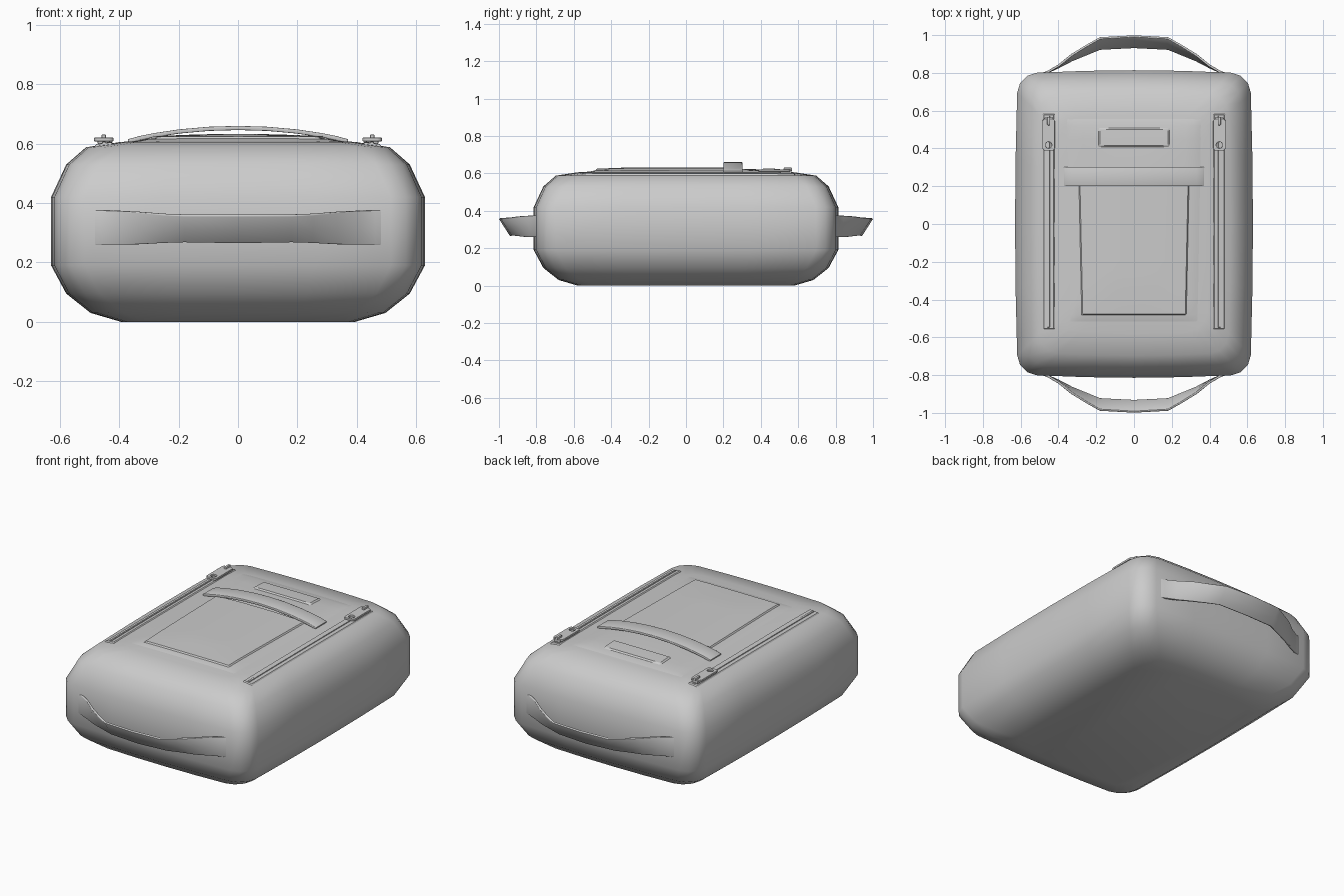
import bpy, bmesh, math
from mathutils import Vector
from mathutils.bvhtree import BVHTree

if "Cube" in bpy.data.objects:
    bpy.data.objects.remove(bpy.data.objects["Cube"])


def finish(bm, name, angle=None, mods=()):
    bmesh.ops.recalc_face_normals(bm, faces=bm.faces)
    me = bpy.data.meshes.new(name)
    bm.to_mesh(me)
    bm.free()
    ob = bpy.data.objects.new(name, me)
    bpy.context.collection.objects.link(ob)
    for kind, props in mods:
        m = ob.modifiers.new(kind.title(), kind)
        for k, v in props.items():
            setattr(m, k, v)
    bpy.ops.object.select_all(action='DESELECT')
    ob.select_set(True)
    bpy.context.view_layer.objects.active = ob
    if angle is None:
        bpy.ops.object.shade_smooth()
    else:
        bpy.ops.object.shade_smooth_by_angle(angle=math.radians(angle))
    return ob


# Rounded-rectangle outline with softly bulging sides
def outline(inset):
    hx, hy = 0.615 - inset, 0.795 - inset
    r = min(0.1, hx * 0.5)
    arcs = []
    for i, (sx, sy) in enumerate([(1, 1), (-1, 1), (-1, -1), (1, -1)]):
        arcs.append([(sx * (hx - r) + r * math.cos(math.pi / 2 * (i + k / 3)),
                      sy * (hy - r) + r * math.sin(math.pi / 2 * (i + k / 3))) for k in range(4)])
    pts = []
    for i in range(4):
        a, b = arcs[i][-1], arcs[(i + 1) % 4][0]
        pts += arcs[i]
        pts += [(a[0] + (b[0] - a[0]) * t, a[1] + (b[1] - a[1]) * t) for t in (0.25, 0.5, 0.75)]
    return [(x * (1 + 0.024 * (1 - (y / hy) ** 2)), y * (1 + 0.024 * (1 - (x / hx) ** 2))) for x, y in pts]


# Bag body: stacked outlines
profile = [(0.23, 0.003), (0.13, 0.03), (0.05, 0.095), (0, 0.19), (0, 0.42), (0.05, 0.53),
           (0.115, 0.588), (0.23, 0.606), (0.35, 0.613), (0.5, 0.619)]
bm = bmesh.new()
rings = [[bm.verts.new((x, y, z)) for x, y in outline(i)] for i, z in profile]
for a, b in zip(rings, rings[1:]):
    for k in range(len(a)):
        j = (k + 1) % len(a)
        bm.faces.new((a[k], a[j], b[j], b[k]))
bm.faces.new(rings[0][::-1])
bm.faces.new(rings[-1])
bmesh.ops.translate(bm, verts=rings[0], vec=(0, 0, -0.003))
bm.normal_update()
tree = BVHTree.FromBMesh(bm)
finish(bm, "bag_body")


def top_z(x, y):
    return tree.ray_cast(Vector((x, y, 2)), Vector((0, 0, -1)))[0].z


# Padded patch that follows the top of the bag; half widths w0 (front) and w1 (back)
def patch(name, cx, w0, w1, y0, y1, rise, ramp, n=12, angle=None):
    bm = bmesh.new()
    ly = y1 - y0

    def stations(length):
        e = ramp / length
        return [0, e / 2, e] + [e + (1 - 2 * e) * i / n for i in range(1, n)] + [1 - e, 1 - e / 2, 1]
    rows = []
    for v in stations(ly):
        w = w0 + (w1 - w0) * v
        row = []
        for u in stations(2 * w):
            x, y = cx + (2 * u - 1) * w, y0 + v * ly
            d = min(u * 2 * w, (1 - u) * 2 * w, v * ly, (1 - v) * ly) / ramp
            d = min(1, max(0, d))
            s = d * d * (3 - 2 * d)
            row.append(bm.verts.new((x, y, top_z(x, y) - 0.004 + (rise + 0.004) * s)))
        rows.append(row)
    for a, b in zip(rows, rows[1:]):
        for k in range(len(a) - 1):
            bm.faces.new((a[k], a[k + 1], b[k + 1], b[k]))
    return finish(bm, name, angle)


patch("top_flap", 0, 0.36, 0.38, -0.54, 0.58, 0.006, 0.06, 14)
patch("pocket_panel", 0, 0.285, 0.3, -0.49, 0.22, 0.013, 0.014, 12, 30)
patch("rear_pad", 0, 0.2, 0.2, 0.395, 0.52, 0.013, 0.02, 8, 30)


# Webbing strap: list of (top edge, bottom edge) for the +x half, mirrored
def strap(name, half, thick, sy=1):
    bm = bmesh.new()
    full = [[Vector((-p[0], p[1], p[2])) for p in e] for e in half[:0:-1]]
    full += [[Vector(p) for p in e] for e in half]
    pairs = [[bm.verts.new((p.x, p.y * sy, p.z)) for p in (e[0], (e[0] + e[1]) / 2, e[1])] for e in full]
    for a, b in zip(pairs, pairs[1:]):
        for k in range(2):
            bm.faces.new((a[k], b[k], b[k + 1], a[k + 1]))
    return finish(bm, name, 40, [('SOLIDIFY', dict(thickness=thick, offset=0)),
                                 ('BEVEL', dict(width=0.003, segments=2, limit_method='ANGLE',
                                                angle_limit=math.radians(50)))])


# End handles, front and back
side = [((0, 0.995, 0.36), (0, 0.935, 0.267)), ((0.18, 0.985, 0.36), (0.18, 0.926, 0.27)),
        ((0.25, 0.945, 0.363), (0.25, 0.898, 0.267)), ((0.33, 0.895, 0.37), (0.33, 0.866, 0.262)),
        ((0.40, 0.838, 0.374), (0.40, 0.830, 0.26)), ((0.46, 0.803, 0.375), (0.46, 0.803, 0.26)),
        ((0.50, 0.79, 0.375), (0.50, 0.79, 0.26)), ((0.54, 0.766, 0.375), (0.54, 0.766, 0.26))]
for nm, s in (("front_handle", -1), ("back_handle", 1)):
    strap(nm, side, 0.012, s)

# Arched carry handle on top
arch = [(0, 0.653), (0.1, 0.650), (0.2, 0.641), (0.28, 0.629), (0.33, 0.619), (0.37, 0.608)]
strap("top_handle", [((x, 0.302, z), (x, 0.2, z)) for x, z in arch], 0.014)


# Box with bevelled edges
def box(name, loc, size, bevel):
    bm = bmesh.new()
    bmesh.ops.create_cube(bm, size=1)
    bmesh.ops.scale(bm, vec=size, verts=bm.verts)
    bmesh.ops.translate(bm, vec=loc, verts=bm.verts)
    bmesh.ops.bevel(bm, geom=bm.edges[:], offset=bevel, segments=2, affect='EDGES', profile=0.5)
    return finish(bm, name, 40)


# Flat pull tab with a round hole
def pull_tab(name, cx, z):
    cu = bpy.data.curves.new(name, 'CURVE')
    cu.dimensions = '2D'
    cu.fill_mode = 'BOTH'
    cu.extrude, cu.bevel_depth = 0.004, 0.002

    def loop(pts):
        sp = cu.splines.new('POLY')
        sp.points.add(len(pts) - 1)
        for p, (x, y) in zip(sp.points, pts):
            p.co = (x, y, 0, 1)
        sp.use_cyclic_u = True
    w, c = 0.031, 0.014
    rect = []
    for i, (sx, sy) in enumerate([(1, 1), (-1, 1), (-1, -1), (1, -1)]):
        for k in range(4):
            a = math.pi / 2 * (i + k / 3)
            rect.append((sx * (w - c) + c * math.cos(a), sy * (0.083 - c) + c * math.sin(a)))
    loop(rect)
    loop([(0.019 * math.cos(a * math.pi / 8), -0.055 + 0.019 * math.sin(a * math.pi / 8)) for a in range(16)])
    ob = bpy.data.objects.new(name, cu)
    ob.location = (cx, 0.473, z)
    bpy.context.collection.objects.link(ob)


# Zips on both sides
for tag, s in (("left", -1), ("right", 1)):
    cx = s * 0.452
    patch(tag + "_zip_tape", cx, 0.033, 0.033, -0.56, 0.585, 0.006, 0.008, 10, 30)
    patch(tag + "_zip_teeth", cx, 0.009, 0.009, -0.55, 0.575, 0.010, 0.004, 10, 30)
    z = top_z(cx, 0.47)
    pull_tab(tag + "_zip_pull", cx, z + 0.018)
    box(tag + "_zip_slider", (cx, 0.535, z + 0.012), (0.042, 0.06, 0.02), 0.005)
    box(tag + "_zip_bridge", (cx, 0.545, z + 0.025), (0.016, 0.045, 0.02), 0.005)
